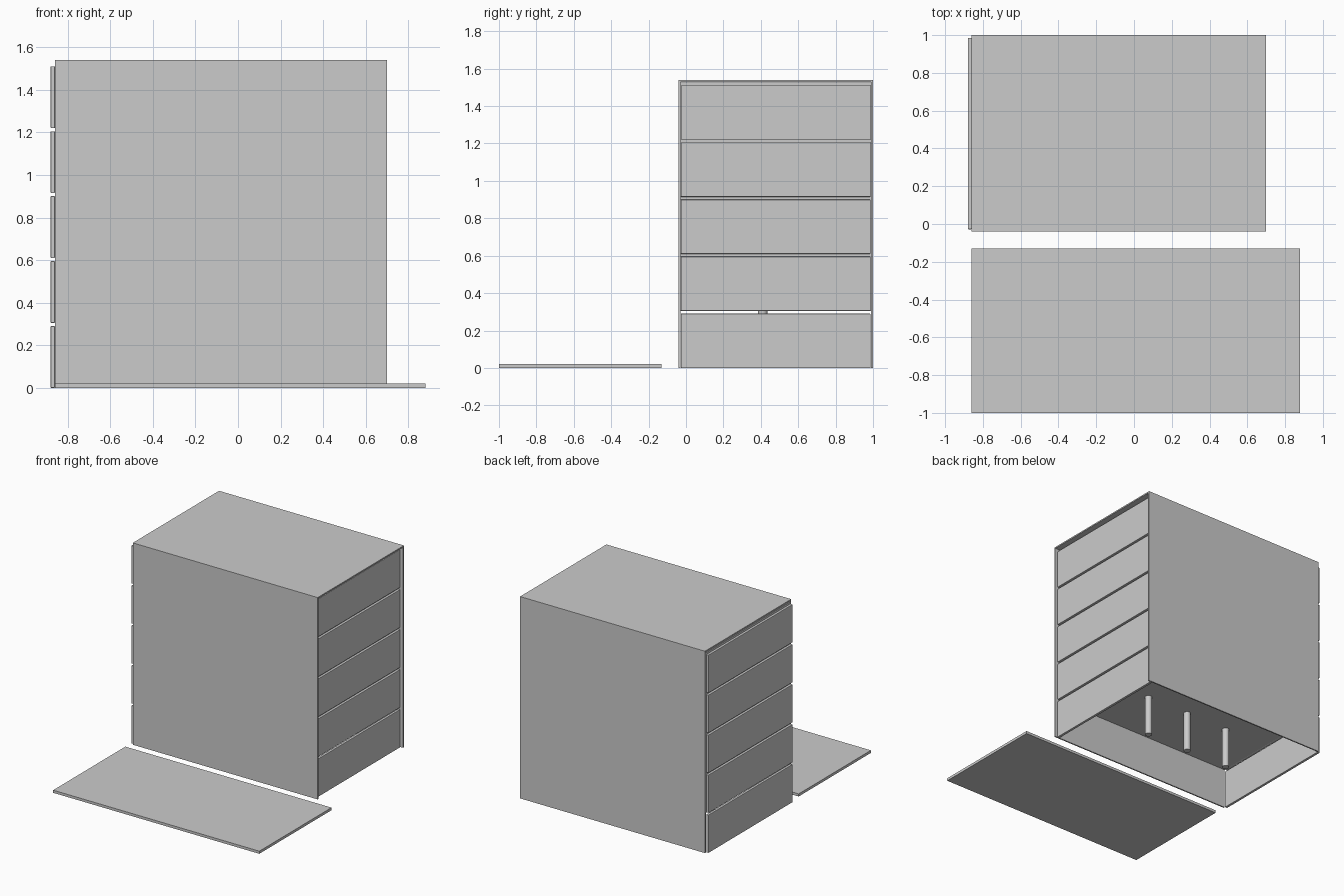
import bpy

old = bpy.data.objects.get("Cube")
if old:
    bpy.data.objects.remove(old, do_unlink=True)

# Single plain grey finish
grey = bpy.data.materials.new("plain grey")
grey.use_nodes = True
grey.diffuse_color = (0.6, 0.6, 0.6, 1)
grey.node_tree.nodes["Principled BSDF"].inputs["Base Color"].default_value = (0.6, 0.6, 0.6, 1)


def box(name, x, y, z, bevel=0):
    """Box from (min, max) pairs on each axis."""
    bpy.ops.mesh.primitive_cube_add(size=1, location=[sum(r) / 2 for r in (x, y, z)])
    ob = bpy.context.object
    ob.name = name
    ob.scale = [r[1] - r[0] for r in (x, y, z)]
    bpy.ops.object.transform_apply(location=False, rotation=False, scale=True)
    ob.data.materials.append(grey)
    if bevel:
        mod = ob.modifiers.new("soft edges", "BEVEL")
        mod.width = bevel
        mod.segments = 2
    return ob


FRONT, BACK = -0.86, 0.70
Y0, Y1, TOP, WALL = -0.04, 1.0, 1.54, 0.01
PITCH, HEIGHT, PLATE = 0.305, 0.29, 0.02
inner = (Y0 + WALL, Y1 - WALL)
face = (Y0 + 0.012, Y1 - 0.014)

# Cabinet shell
box("side_panel_near", (FRONT, BACK), (Y0, Y0 + WALL), (0, TOP))
box("side_panel_far", (FRONT, BACK), (Y1 - WALL, Y1), (0, TOP))
box("top_panel", (FRONT, BACK), (Y0, Y1), (TOP - WALL, TOP))

# Drawers: proud plates on one end, recessed plates on the other
for i in range(5):
    z = i * PITCH
    span = (z, z + HEIGHT)
    box(f"drawer_front_{i + 1}", (FRONT - PLATE, FRONT), face, span, 0.003)
    box(f"drawer_back_{i + 1}", (BACK - 2 * PLATE, BACK - PLATE), face, span, 0.003)
    if i:  # the lowest drawer is open underneath
        box(f"drawer_body_{i + 1}", (FRONT, BACK - 2 * PLATE), inner,
            (z, z + PITCH))

# Three posts under the second drawer
for i, x in enumerate((0.21, -0.145, -0.50)):
    bpy.ops.mesh.primitive_cylinder_add(vertices=24, radius=0.025, depth=PITCH,
                                        location=(x, 0.41, PITCH / 2))
    post = bpy.context.object
    post.name = f"post_{i + 1}"
    post.data.materials.append(grey)
    bpy.ops.object.shade_smooth_by_angle()

# Loose board lying in front
box("loose_board", (-0.86, 0.88), (-1.0, -0.13), (0, 0.02))
